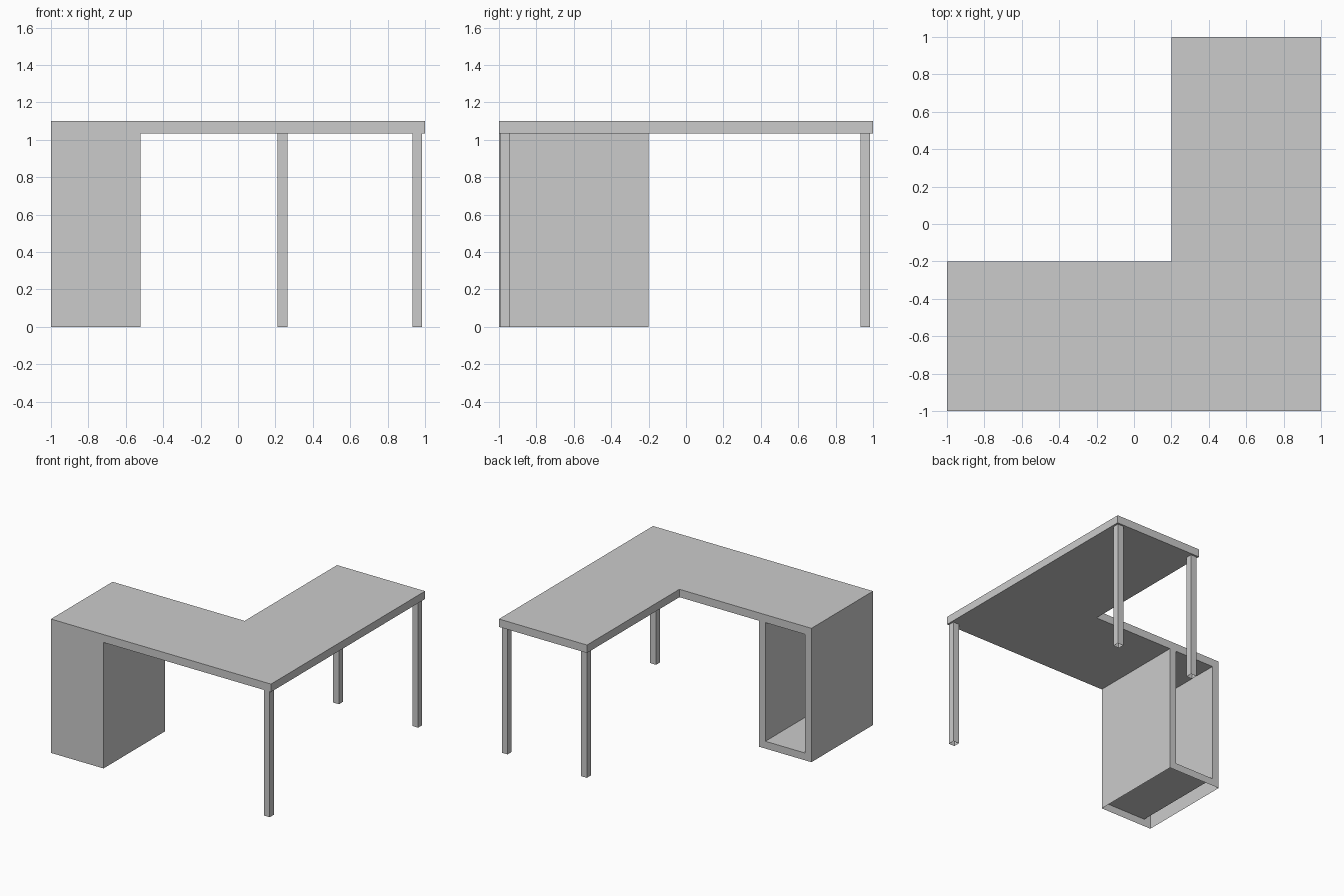
import bpy, bmesh

if "Cube" in bpy.data.objects:
    bpy.data.objects.remove(bpy.data.objects["Cube"])

TOP, UNDER = 1.10, 1.035      # desktop heights
PANEL = 0.06                  # cabinet panel thickness


def finish(bm, name):
    bmesh.ops.recalc_face_normals(bm, faces=bm.faces)
    mesh = bpy.data.meshes.new(name)
    bm.to_mesh(mesh)
    bm.free()
    obj = bpy.data.objects.new(name, mesh)
    bpy.context.collection.objects.link(obj)
    return obj


def prism(name, outline, z0, z1, capped):
    """Vertical prism over an outline, with or without end caps."""
    bm = bmesh.new()
    low = [bm.verts.new((x, y, z0)) for x, y in outline]
    high = [bm.verts.new((x, y, z1)) for x, y in outline]
    n = len(outline)
    for i in range(n):
        j = (i + 1) % n
        bm.faces.new((low[i], low[j], high[j], high[i]))
    if capped:
        bm.faces.new(low[::-1])
        bm.faces.new(high)
    return finish(bm, name)


# L-shaped desktop
prism("desktop", [(-1, -1), (1, -1), (1, 1), (0.2, 1), (0.2, -0.2), (-1, -0.2)],
      UNDER, TOP, True)

# Three legs, hollow with open feet
W = 0.053
for name, x, y in (("front_right_leg", 0.932, -0.995),
                   ("back_right_leg", 0.932, 0.932),
                   ("back_inner_leg", 0.212, 0.932)):
    prism(name, [(x, y), (x + W, y), (x + W, y + W), (x, y + W)], 0, UNDER, False)

# Cabinet shell: open underneath, with a compartment opening to the back
X0, X1, FRONT, BACK = -1.0, -0.522, -1.0, -0.2
bm = bmesh.new()


def u_ring(y, x0, x1, z0):
    return [bm.verts.new((x, y, z)) for x, z in
            ((x0, UNDER), (x0, z0), (x1, z0), (x1, UNDER))]


outer_back, outer_front = (u_ring(y, X0, X1, 0) for y in (BACK, FRONT))
inner_back, inner_front = (u_ring(y, X0 + PANEL, X1 - PANEL, PANEL)
                           for y in (BACK, FRONT))
bm.faces.new(outer_front)
for i in range(3):
    # back frame strips and compartment walls
    bm.faces.new((outer_back[i], outer_back[i + 1], inner_back[i + 1], inner_back[i]))
    bm.faces.new((inner_back[i], inner_back[i + 1], inner_front[i + 1], inner_front[i]))
    # outer side walls, leaving the underside open
    if i != 1:
        bm.faces.new((outer_back[i], outer_back[i + 1], outer_front[i + 1], outer_front[i]))
bmesh.ops.dissolve_limit(bm, angle_limit=0.01, verts=bm.verts, edges=bm.edges)
finish(bm, "cabinet")
